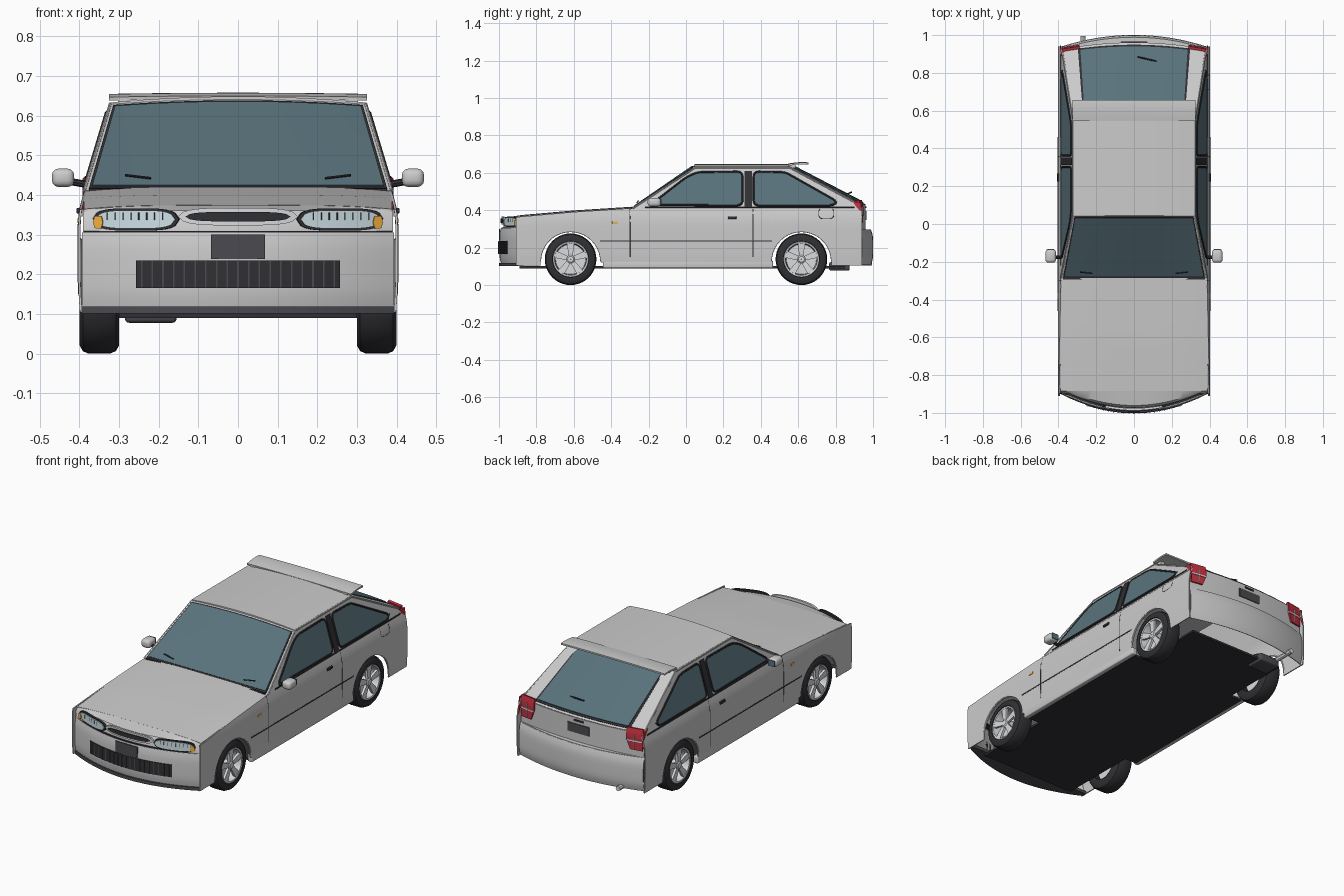
import bpy, bmesh, math
from mathutils import Vector

if "Cube" in bpy.data.objects:
    bpy.data.objects.remove(bpy.data.objects["Cube"])

COL = dict(glass=(.10, .17, .20), dark=(.03, .03, .035), trim=(.07, .07, .08), rim=(.7, .71, .73),
           lamp=(.62, .75, .8), red=(.55, .03, .05), orange=(.9, .45, .05))


def finish(name, bm, col=None, mirror=False, thick=0, bevel=0):
    bmesh.ops.recalc_face_normals(bm, faces=bm.faces[:])
    me = bpy.data.meshes.new(name)
    bm.to_mesh(me)
    bm.free()
    ob = bpy.data.objects.new(name, me)
    return setup(ob, col, mirror, thick, bevel)


def setup(ob, col, mirror, thick=0, bevel=0):
    bpy.context.collection.objects.link(ob)
    if col:
        m = bpy.data.materials.get(col) or bpy.data.materials.new(col)
        m.diffuse_color = (*COL[col], 1)
        m.use_nodes = True
        m.node_tree.nodes["Principled BSDF"].inputs["Base Color"].default_value = m.diffuse_color
        ob.data.materials.append(m)
    if thick:
        s = ob.modifiers.new("thickness", 'SOLIDIFY')
        s.thickness, s.offset = thick, 0
    if bevel:
        b = ob.modifiers.new("bevel", 'BEVEL')
        b.width, b.segments = bevel, 3
    if mirror:
        ob.modifiers.new("mirror", 'MIRROR')
    return ob


def grid(name, f, us, vs, col=None, mirror=False, thick=.006):
    """Sheet through f(u, v); us / vs are sample lists or counts."""
    us = [i / us for i in range(us + 1)] if isinstance(us, int) else us
    vs = [i / vs for i in range(vs + 1)] if isinstance(vs, int) else vs
    bm = bmesh.new()
    rows = [[bm.verts.new(f(u, v)) for v in vs] for u in us]
    for a, b in zip(rows, rows[1:]):
        for i in range(len(vs) - 1):
            bm.faces.new((a[i], b[i], b[i + 1], a[i + 1]))
    bmesh.ops.remove_doubles(bm, verts=bm.verts[:], dist=1e-5)
    return finish(name, bm, col, mirror, thick)


def panel(name, pts, col=None, mirror=False, thick=.006):
    bm = bmesh.new()
    bm.faces.new([bm.verts.new(p) for p in pts])
    return finish(name, bm, col, mirror, thick)


def box(name, c, s, col=None, mirror=False, bevel=0):
    bm = bmesh.new()
    bmesh.ops.create_cube(bm, size=1)
    for v in bm.verts:
        v.co = Vector(c) + Vector(a * b for a, b in zip(v.co, s))
    return finish(name, bm, col, mirror, 0, bevel)


def tube(name, pts, r, col=None, mirror=False, cyclic=False):
    cu = bpy.data.curves.new(name, 'CURVE')
    cu.dimensions, cu.bevel_depth, cu.bevel_resolution, cu.use_fill_caps = '3D', r, 2, True
    sp = cu.splines.new('POLY')
    sp.points.add(len(pts) - 1)
    for p, q in zip(sp.points, pts):
        p.co = (*q, 1)
    sp.use_cyclic_u = cyclic
    return setup(bpy.data.objects.new(name, cu), col, mirror)


def lathe(name, prof, y0, col):
    """Turn (radius, x) profile about the axle at y0."""
    def f(u, v):
        r, x = prof[v]
        a = u * 2 * math.pi
        return x, y0 + r * math.cos(a), WZ + r * math.sin(a)
    return grid(name, f, 40, list(range(len(prof))), col, True, 0)


def rounded(pts, r):
    out, n = [], len(pts)
    for i in range(n):
        p = Vector(pts[i])
        a = p + (Vector(pts[i - 1]) - p).normalized() * r
        b = p + (Vector(pts[(i + 1) % n]) - p).normalized() * r
        out += [a * (1 - t)**2 + p * 2 * t * (1 - t) + b * t * t for t in (0, .25, .5, .75, 1)]
    return out


def interp(y, pts):
    for (a, za), (b, zb) in zip(pts, pts[1:]):
        if y <= b:
            return za + (zb - za) * max(0, (y - a) / (b - a))
    return pts[-1][1]


# Body reference curves
WY, WZ, ARCH = .617, .138, .162
yF = lambda x: -.995 + .1 * (x / .39)**2
yR = lambda x: .998 - .06 * (x / .38)**2
yT = lambda x: .958 - .035 * (x / .38)**2
gx = lambda z: .385 - (z - .41) * .3
sx = lambda z: .4 - 2 * max(0, z - .32)**2 - .5 * max(0, .2 - z)**2
belt = lambda y: interp(y, [(-.92, .362), (-.6, .39), (-.29, .41), (.94, .42)])
hoodz = lambda x, y: belt(y) + .006 - .01 * (x / .39)**4

# Lower side panels with wheel arches
ys = [-.91, -.86] + [.94, .88]
for c in (-WY, WY):
    ys += [c - ARCH * math.cos(math.pi * i / 20) for i in range(21)]
ys = sorted(ys + [-.3, -.1, .1, .3])


def side(y, v):
    d = ARCH**2 - (abs(y) - WY)**2
    b = .125 + math.sqrt(d) if d > 1e-6 else (.105 if abs(y) > WY else .12)
    z = b + (belt(y) - b) * v
    return sx(z), y, z


grid("side_panel", side, ys, 10, None, True)
for c, n in ((-WY, "front"), (WY, "rear")):
    tube(n + "_arch_lip", [(.397, c - ARCH * math.cos(math.pi * i / 20), .125 + ARCH * math.sin(math.pi * i / 20))
                           for i in range(21)], .004, None, True)
box("sill", (.385, .01, .11), (.03, .91, .04), None, True, .006)
box("floor", (0, -.02, .095), (.6, 1.74, .012), "dark")
box("floor_middle", (0, .01, .095), (.75, .88, .012), "dark")

# Hood, roof, windscreen surround, rear deck
grid("hood", lambda u, v: (.388 * u, -.885 + .6 * v, hoodz(.388 * u, -.885 + .6 * v)),
     [i / 8 - 1 for i in range(17)], 8)
U = [i / 8 - 1 for i in range(17)]
grid("roof", lambda u, v: (u * .32, .045 + .515 * v, .643 - .015 * u * u), U, 6, None, False, .01)


def screen(w, z0, z1, off):
    def f(u, v):
        z = z0 + (z1 - z0) * v
        t = (z - .41) / .218
        return u * w * gx(z), -.285 + .335 * t - off, z + .012 * t * (1 - u * u) + off
    return f


def deck(w, v0, v1, off):
    def f(u, v):
        t = v0 + (v1 - v0) * v
        z = .628 - .198 * t
        x = u * w(t)
        return x, .555 * (1 - t) + yT(x) * t + off, z + .012 * (1 - t) * (1 - u * u) + off
    return f


grid("windscreen_surround", screen(1, .408, .628, 0), U, 4)
grid("windscreen_seal", screen(.978, .413, .622, .002), U, 4, "dark")
grid("windscreen", screen(.96, .418, .618, .004), U, 4, "glass")
grid("rear_deck", deck(lambda t: gx(.628 - .198 * t), 0, 1, 0), U, 6)
grid("rear_window_seal", deck(lambda t: .268 + .03 * t, .05, .97, .002), U, 6, "dark")
grid("rear_window", deck(lambda t: .26 + .025 * t, .06, .94, .005), U, 6, "glass")
box("cowl", (0, -.287, .411), (.75, .014, .01), "dark")
for s in (-1, 1):
    tube("front_wiper", [(s * .285, -.255, .45), (s * .22, -.262, .442)], .003, "dark")
tube("rear_wiper", [(.02, .885, .497), (.19, .845, .478)], .004, "dark")

# Cabin sides, side windows and centre pillars
top = [(-.285, .41), (.05, .628), (.555, .628), (.935, .425)]
cy = [-.285, -.1, .05, .2, .4, .555, .7, .935]
grid("cabin_side", lambda y, v: (gx(.405 + (interp(y, top) - .405) * v), y, .405 + (interp(y, top) - .405) * v),
     cy, 4, None, True)
wins = {"front_side_window": [(-.19, .428), (0, .575), (.06, .603), (.302, .606), (.302, .426)],
        "rear_side_window": [(.362, .426), (.362, .606), (.53, .603), (.81, .445), (.79, .426)]}
for n, p in wins.items():
    pts = [(gx(z) + .004, y, z) for y, z in rounded(p, .028 if "rear" in n else .03)]
    panel(n, pts, "glass", True)
    tube(n + "_seal", pts, .006, "dark", True, True)
panel("centre_pillar", [(gx(z) + .004, y, z) for y, z in ((.312, .415), (.312, .61), (.352, .61), (.352, .415))],
      "dark", True)
tube("roof_gutter", [(gx(z) + .002, y, z) for y, z in top], .005, None, True)
tube("belt_seal", [(gx(.416) + .003, y, .416) for y in (-.22, .9)], .004, "dark", True)

# Front bumper, splitter, nose
X = lambda w: [w * (i / 12 - 1) for i in range(25)]
grid("front_bumper", lambda x, v: (x, yF(x) + .008 * (2 * v - 1)**4, .118 + .187 * v), X(.392), 8)
grid("front_splitter", lambda x, v: (x, (yF(x) - .004) * (1 - v) - .87 * v, .11), X(.395), 2, "trim", False, .018)
grid("bumper_ledge", lambda x, v: (x, yF(x) + .008 + .035 * v, .306), X(.39), 1, "dark", False, .006)


def nose(x, v):
    off, z = [(.022, .308), (.026, .345), (.036, .358), (None, 0)][v]
    return (x, -.882, hoodz(x, -.882)) if off is None else (x, yF(x) + off - .018 * (abs(x) / .39)**4, z)


grid("nose", nose, X(.39), [0, 1, 2, 3])


def oval(x0, x1, zc, h, off, p=4):
    def f(u, v):
        x = x0 + (x1 - x0) * u
        k = h * math.sqrt(max(0, 1 - abs(2 * u - 1)**p))
        return x, yF(x) + off, zc + k * (2 * v - 1)
    return f


grid("upper_grille_ring", oval(-.15, .15, .345, .022, .014), 24, 2, "rim", False, .012)
grid("upper_grille", oval(-.132, .132, .345, .012, .006), 24, 2, "dark")
grid("headlight_bezel", oval(.148, .366, .338, .028, .015), 20, 2, "dark", True, .012)
grid("headlight", oval(.158, .358, .338, .023, .007), 20, 4, "lamp", True)
for i in range(8):
    x = .19 + .02 * i
    tube("headlight_rib", [(x, yF(x) + .004, .336), (x, yF(x) + .004, .355)], .0015, "trim", True)
grid("front_indicator", oval(.34, .364, .331, .016, .003), 8, 2, "orange", True)
grid("lower_grille", lambda x, v: (x, yF(x) - .002, .165 + .07 * v), X(.255), 1, "dark", False, .01)
for i in range(19):
    x = -.243 + .027 * i
    box("lower_grille_rib", (x, yF(x) - .007, .2), (.004, .006, .068), "trim")
box("front_plate", (0, -.997, .269), (.136, .006, .062), "trim")

# Tail panel, rear bumper, tail lights
grid("tail_panel", lambda x, v: (x, yT(x), .285 + .145 * v), X(.384), 4)
grid("rear_bumper", lambda x, v: (x, yR(x) - .012 * (2 * v - 1)**4, .11 + .185 * v), X(.388), 8)
grid("rear_bumper_top", lambda x, v: (x, yR(x) - .012 + (yT(x) - yR(x) + .012) * v, .295), X(.388), 1)


def lamp(z0, z1, off):
    def f(u, v):
        z = z0 + (z1 - z0) * v
        x = .288 + .092 * u + (.02 * (.39 - z) / .05 if z < .39 else 0) * (1 - u)
        return x, yT(x) + off - .25 * max(0, z - .42), z
    return f


grid("tail_light", lamp(.335, .452, .004), 6, 6, "red", True, .014)
grid("tail_light_band", lamp(.383, .391, .012), 6, 1, "rim", True)
tube("tail_light_divider", [(.335, yT(.335) + .012, .345), (.335, yT(.335) + .012, .42)], .003, "rim", True)
panel("tail_light_side", [(.389, .945, .345), (.389, .935, .44), (.382, .89, .448), (.386, .925, .40)], "red", True)
box("rear_plate", (0, .961, .372), (.136, .008, .05), "trim")
box("hatch_handle", (0, .96, .416), (.06, .01, .01), "dark")

# Roof spoiler on short posts
grid("roof_spoiler", lambda u, v: (u * .325, .545 + .11 * v, .645 + .008 * math.sin(2.2 * v) - .003 * u * u),
     U, 6, None, False, .009)
box("spoiler_post", (.29, .565, .635), (.025, .04, .02), None, True)

# Side trim, door seams, handles, markers, fuel flap
box("rub_strip", (.401, 0, .236), (.006, .92, .007), "dark", True)
for y, zb in ((-.3, .15), (.358, .15)):
    tube("door_seam", [(sx(z) + .002, y, z) for z in (zb, .2, .32, .36, .41)], .0025, "trim", True)
box("door_handle", (.4, .247, .36), (.014, .045, .014), "dark", True, .003)
box("side_marker", (.401, -.38, .335), (.008, .03, .012), "orange", True, .002)
flap = rounded([(.71, .355), (.71, .412), (.79, .412), (.79, .355)], .02)
tube("fuel_flap_seam", [(sx(z) + .002, y, z) for y, z in flap], .002, "trim", False, True)

# Door mirrors
tube("mirror_arm", [(.37, -.175, .424), (.425, -.175, .434)], .009, "dark", True)
box("mirror_shell", (.441, -.17, .443), (.056, .07, .046), None, True, .016)
box("mirror_glass", (.441, -.134, .443), (.042, .004, .033), "glass", True)

# Exhaust and axles
tube("exhaust_pipe", [(-.2, .8, .11), (-.27, .86, .118), (-.27, .995, .118)], .014, "rim")
box("muffler", (-.22, .82, .1), (.13, .11, .045), "trim", False, .01)

# Wheels
for n, y in (("front", -WY), ("rear", WY)):
    tube(n + "_axle", [(-.33, y, WZ), (.33, y, WZ)], .014, "trim")
    lathe(n + "_tyre", [(.085, .3), (.118, .3), (.132, .308), (.138, .322), (.138, .378), (.132, .391),
                        (.118, .399), (.097, .398), (.092, .385), (.085, .3)], y, "dark")
    lathe(n + "_rim", [(.098, .388), (.094, .396), (.086, .394), (.082, .375), (.08, .335), (.001, .335)], y, "rim")
    lathe(n + "_hub", [(.024, .34), (.024, .388), (.016, .394), (.001, .394)], y, "rim")
    for k in range(5):
        a = math.pi / 2 + k * math.tau / 5
        d, t = (math.cos(a), math.sin(a)), (-math.sin(a), math.cos(a))
        panel(n + "_spoke", [(x, y + r * d[0] + w * t[0], WZ + r * d[1] + w * t[1])
                             for r, w, x in ((.012, -.011, .382), (.088, -.019, .386),
                                             (.088, .019, .386), (.012, .011, .382))], "rim", True, .014)

# Bake modifiers and shade smooth with sharp edges
bpy.ops.object.select_all(action='SELECT')
bpy.context.view_layer.objects.active = bpy.data.objects["hood"]
bpy.ops.object.convert(target='MESH')
bpy.ops.object.shade_smooth_by_angle(angle=math.radians(35))
